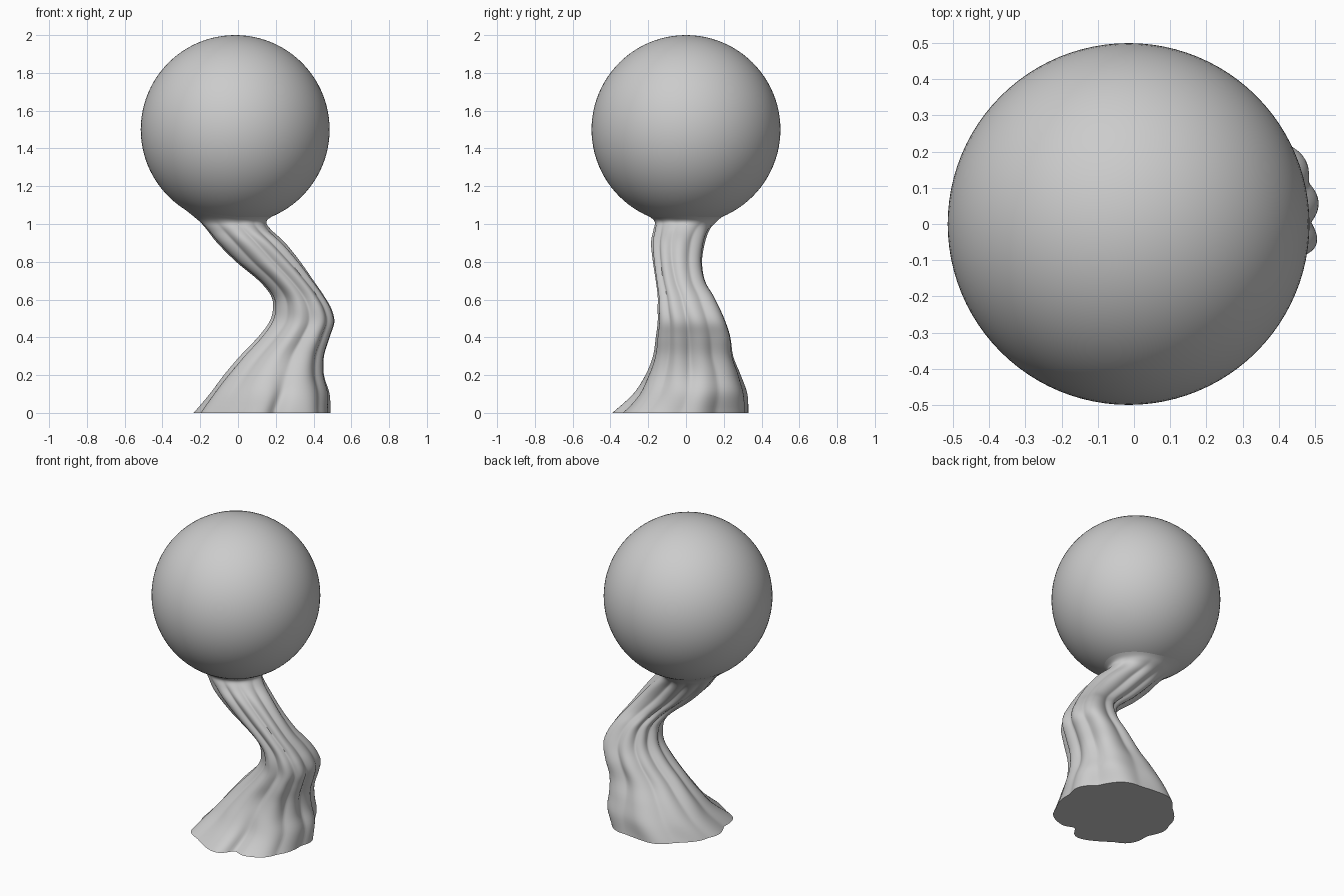
import bpy, bmesh, math
from math import sin, cos, pi, exp

cube = bpy.data.objects.get("Cube")
if cube:
    bpy.data.objects.remove(cube, do_unlink=True)

clay = bpy.data.materials.new("light grey clay")
clay.use_nodes = True
grey = (0.6, 0.6, 0.6, 1)
clay.diffuse_color = grey
clay.node_tree.nodes["Principled BSDF"].inputs["Base Color"].default_value = grey


def finish(name, bm):
    """Turn a bmesh into a smooth shaded object."""
    bmesh.ops.recalc_face_normals(bm, faces=bm.faces)
    mesh = bpy.data.meshes.new(name)
    bm.to_mesh(mesh)
    bm.free()
    mesh.materials.append(clay)
    obj = bpy.data.objects.new(name, mesh)
    bpy.context.collection.objects.link(obj)
    bpy.ops.object.select_all(action='DESELECT')
    obj.select_set(True)
    bpy.context.view_layer.objects.active = obj
    bpy.ops.object.shade_smooth_by_angle(angle=math.radians(50))
    return obj


# Ball on top
bm = bmesh.new()
bmesh.ops.create_uvsphere(bm, u_segments=96, v_segments=48, radius=0.5)
ball = finish("ball", bm)
ball.location = (-0.015, 0, 1.5)

# Trunk outline: height, then the reach in -x, +x, -y, +y
OUTLINE = [
    (0, -.235, .49, -.39, .33),
    (.1, -.15, .485, -.28, .325),
    (.2, -.075, .455, -.215, .29),
    (.3, .01, .455, -.175, .25),
    (.4, .105, .485, -.16, .235),
    (.48, .165, .51, -.15, .21),
    (.55, .185, .495, -.15, .18),
    (.62, .175, .455, -.15, .145),
    (.7, .11, .4, -.16, .1),
    (.8, -.01, .33, -.175, .085),
    (.9, -.11, .25, -.185, .1),
    (.97, -.165, .175, -.172, .125),
    (1.01, -.2, .15, -.165, .16),
    (1.04, -.235, .18, -.195, .195),
    (1.08, -.285, .25, -.268, .268),
]
SIDES = 144


def catmull(a, b, c, d, t):
    return tuple(q + t * ((r - p) / 2 + t * ((2 * p - 5 * q + 4 * r - s) / 2
                 + t * (3 * q - p - 3 * r + s) / 2))
                 for p, q, r, s in zip(a, b, c, d))


def fade(z, low, high):
    t = min(1, max(0, (z - low) / (high - low)))
    return t * t * (3 - 2 * t)


def section(z, x0, x1, y0, y1):
    """Grooved cross-section, broad on +x and narrow on -x, fitted to its reach."""
    middle = fade(z, 0, .4) * (1 - fade(z, .6, 1))
    groove = (.05 + .09 * fade(z, .05, .4)) * (1 - fade(z, .9, 1.04))
    foot = 1 - fade(z, 0, .25)
    pts = []
    for i in range(SIDES):
        a = 2 * pi * i / SIDES
        power = 2 + middle * (1.1 if cos(a) > 0 else -.35)
        r = (abs(cos(a)) ** power + abs(sin(a)) ** power) ** (-1 / power)
        warp = 4.5 * a + .7 * sin(2 * a + 2 * z) + .6 * z
        r *= 1 + groove * (math.sqrt(sin(warp) ** 2 + .02) - .6)
        # Uneven foot with one notch at the front
        r *= 1 + foot * (.025 * sin(7 * a + 9 * z) - .14 * exp(-((a - 1.57 * pi) / .14) ** 2))
        pts.append((r * cos(a), r * sin(a)))
    xs, ys = zip(*pts)

    def fit(v, vs, lo, hi):
        return lo + (hi - lo) * (v - min(vs)) / (max(vs) - min(vs))
    return [(fit(x, xs, x0, x1), fit(y, ys, y0, y1), z) for x, y in pts]


# Bent trunk lofted from the sections
rows = [OUTLINE[0]] + OUTLINE + [OUTLINE[-1]]
levels = [catmull(*rows[k:k + 4], s / 5) for k in range(len(OUTLINE) - 1) for s in range(5)]
levels.append(OUTLINE[-1])
bm = bmesh.new()
rings = [[bm.verts.new(p) for p in section(*level)] for level in levels]
for low, high in zip(rings, rings[1:]):
    for i in range(SIDES):
        j = (i + 1) % SIDES
        bm.faces.new((low[i], low[j], high[j], high[i]))
bm.faces.new(rings[0][::-1])
bm.faces.new(rings[-1])
finish("bent_trunk", bm)
